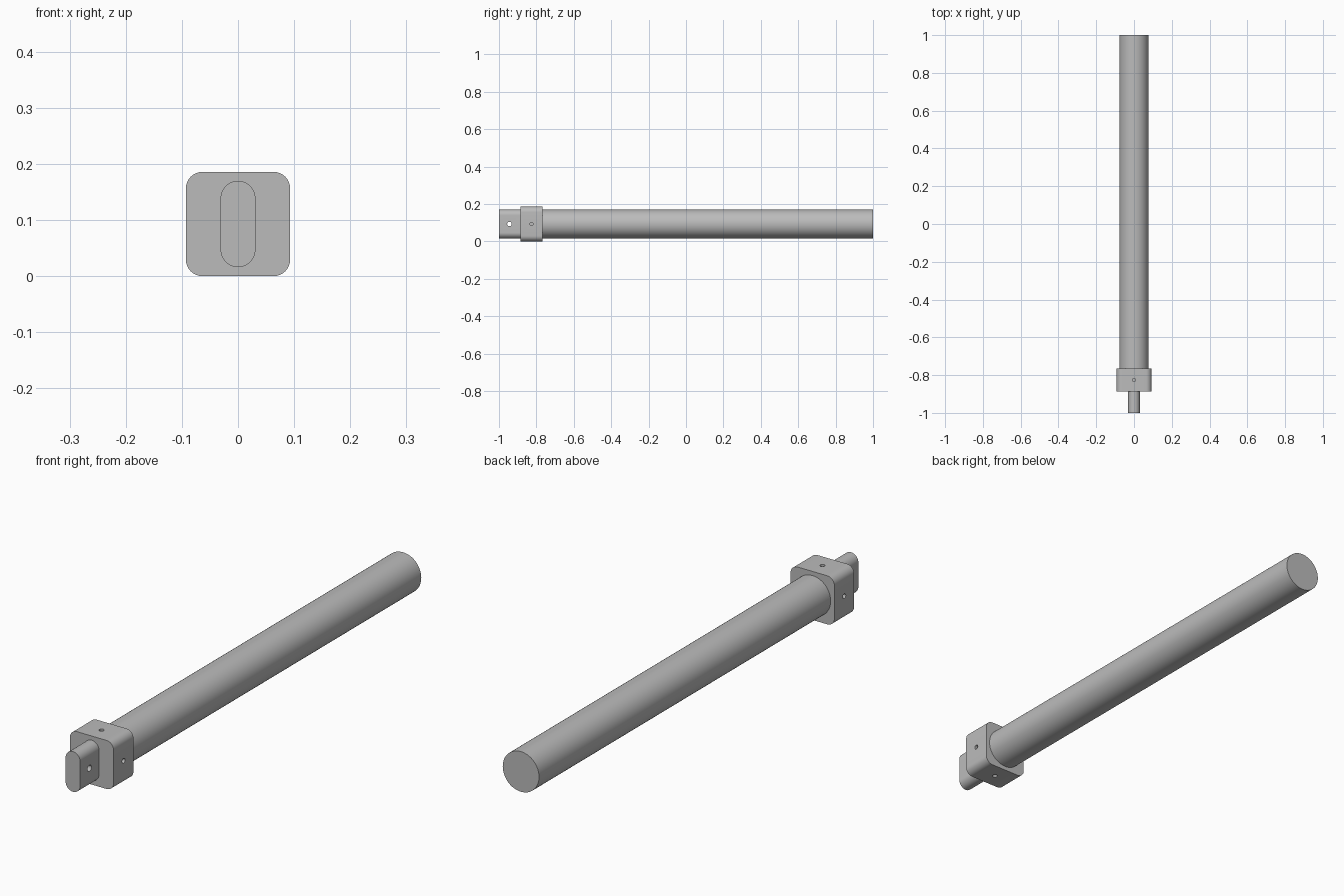
import bpy, bmesh
from math import sin, cos, pi
from mathutils import Matrix, Vector

default = bpy.data.objects.get("Cube")
if default:
    bpy.data.objects.remove(default, do_unlink=True)

AXIS_Z = 0.093   # height of the shared centre line

grey = bpy.data.materials.new("plain grey")
grey.use_nodes = True
GREY = (0.5, 0.5, 0.5, 1)
grey.diffuse_color = GREY
grey.node_tree.nodes["Principled BSDF"].inputs["Base Color"].default_value = GREY


def make_object(name, bm):
    mesh = bpy.data.meshes.new(name)
    bmesh.ops.recalc_face_normals(bm, faces=bm.faces)
    bm.to_mesh(mesh)
    bm.free()
    obj = bpy.data.objects.new(name, mesh)
    bpy.context.collection.objects.link(obj)
    mesh.materials.append(grey)
    return obj


def rounded_outline(half_x, half_z, radius, steps):
    """Rectangle outline with round corners; skips doubled points."""
    points = []
    for quarter, (sx, sz) in enumerate([(1, 1), (-1, 1), (-1, -1), (1, -1)]):
        for i in range(steps + 1):
            a = (quarter + i / steps) * pi / 2
            p = Vector((sx * (half_x - radius) + radius * cos(a),
                        sz * (half_z - radius) + radius * sin(a)))
            if all((p - q).length > 1e-5 for q in points):
                points.append(p)
    return points


def extrude_along_y(name, outline, y0, y1):
    bm = bmesh.new()
    face = bm.faces.new([bm.verts.new((p.x, y0, AXIS_Z + p.y)) for p in outline])
    grown = bmesh.ops.extrude_face_region(bm, geom=[face], use_keep_orig=True)
    verts = [g for g in grown["geom"] if isinstance(g, bmesh.types.BMVert)]
    bmesh.ops.translate(bm, verts=verts, vec=(0, y1 - y0, 0))
    return make_object(name, bm)


def drill(target, centre, direction, radius, depth):
    """Cut a round hole of full length depth centred on a point."""
    bm = bmesh.new()
    turn = Vector((0, 0, 1)).rotation_difference(Vector(direction)).to_matrix().to_4x4()
    bmesh.ops.create_cone(bm, cap_ends=True, segments=24, radius1=radius,
                          radius2=radius, depth=depth,
                          matrix=Matrix.Translation(centre) @ turn)
    cutter = make_object("hole_cutter", bm)
    cutter.hide_render = True
    mod = target.modifiers.new("hole", "BOOLEAN")
    mod.operation = "DIFFERENCE"
    mod.solver = "EXACT"
    mod.object = cutter
    bpy.context.view_layer.objects.active = target
    bpy.ops.object.modifier_apply(modifier=mod.name)
    bpy.data.objects.remove(cutter, do_unlink=True)


# Long round rod, square collar with round corners, flat tang at the front
rod = extrude_along_y("rod", rounded_outline(0.077, 0.077, 0.077, 16), -0.766, 1.0)
collar = extrude_along_y("collar", rounded_outline(0.093, 0.093, 0.03, 8), -0.886, -0.766)
tang = extrude_along_y("tang", rounded_outline(0.031, 0.077, 0.031, 12), -1.0, -0.886)

# Through hole in the tang, blind holes in the four collar sides
drill(tang, (0, -0.944, AXIS_Z), (1, 0, 0), 0.012, 0.2)
for d in [(1, 0, 0), (-1, 0, 0), (0, 0, 1), (0, 0, -1)]:
    centre = Vector((0, -0.826, AXIS_Z)) + Vector(d) * 0.093
    drill(collar, centre, d, 0.009, 0.06)

# Smooth the curved walls, keep the end faces sharp
for obj in (rod, collar, tang):
    bpy.ops.object.select_all(action="DESELECT")
    obj.select_set(True)
    bpy.context.view_layer.objects.active = obj
    bpy.ops.object.shade_smooth_by_angle(angle=pi / 6)
